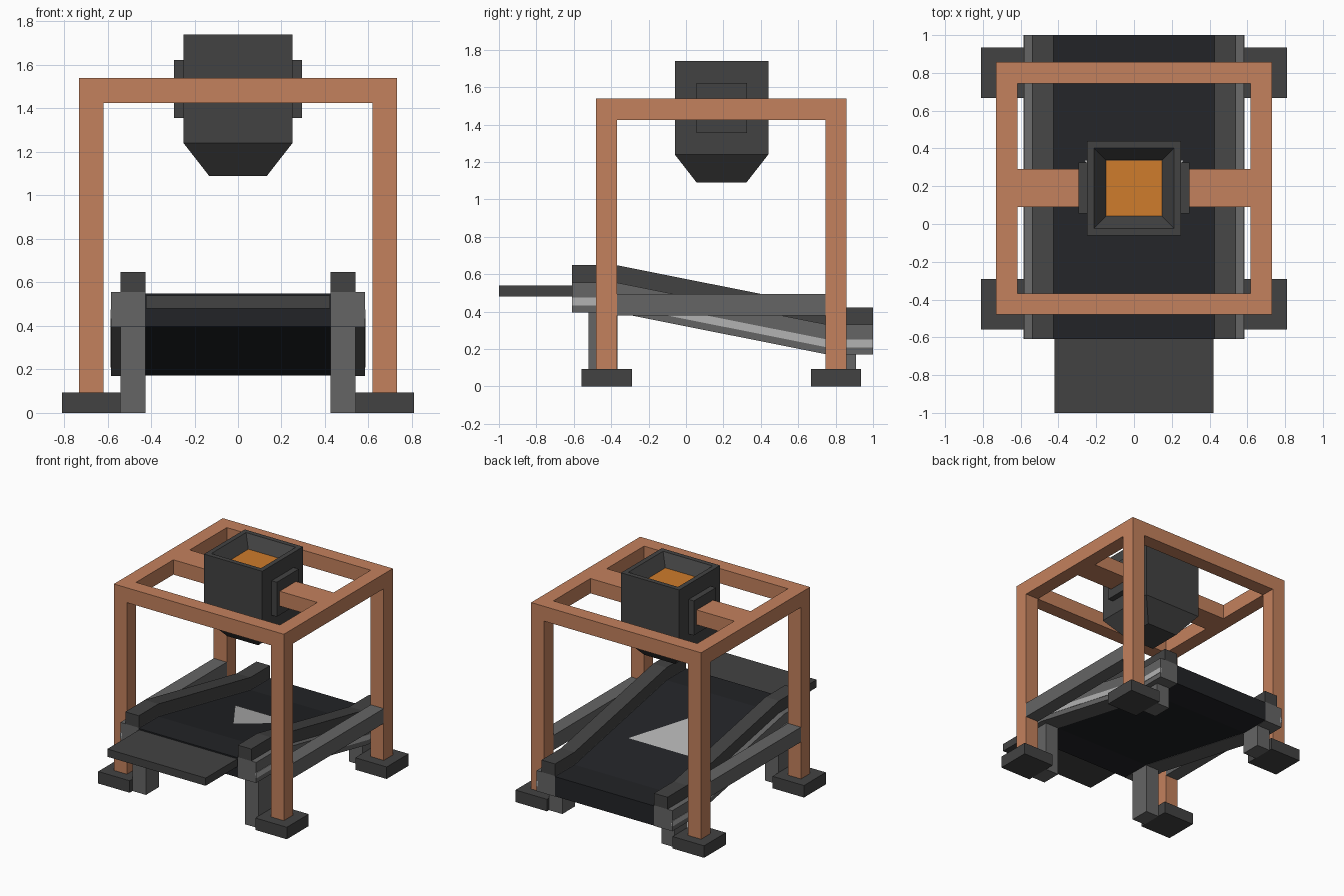
import bpy, bmesh

if "Cube" in bpy.data.objects:
    bpy.data.objects.remove(bpy.data.objects["Cube"])

def mat(name, r, g, b):
    m = bpy.data.materials.new(name)
    m.diffuse_color = (r, g, b, 1)
    m.use_nodes = True
    m.node_tree.nodes["Principled BSDF"].inputs["Base Color"].default_value = m.diffuse_color
    return m

COPPER = mat("copper", 0.55, 0.22, 0.11)
ORANGE = mat("orange", 0.62, 0.20, 0.025)
DARK = mat("dark_grey", 0.055, 0.055, 0.055)
STEEL = mat("steel_grey", 0.13, 0.13, 0.13)
LIGHT = mat("light_grey", 0.45, 0.45, 0.45)
BELT = mat("belt_black", 0.016, 0.017, 0.02)
CY = 0.19  # centre of frame and hopper along y

def finish(name, bm, m):
    bmesh.ops.recalc_face_normals(bm, faces=bm.faces)
    me = bpy.data.meshes.new(name)
    bm.to_mesh(me)
    bm.free()
    me.materials.append(m)
    ob = bpy.data.objects.new(name, me)
    bpy.context.collection.objects.link(ob)
    return ob

def mirror_x(ob):
    ob.modifiers.new("mirror", 'MIRROR')

def box(name, x, y, z, m, mirrored=False):
    bm = bmesh.new()
    bmesh.ops.create_cube(bm, size=1)
    for v in bm.verts:
        v.co = [lo + (c + 0.5) * (hi - lo) for c, (lo, hi) in zip(v.co, (x, y, z))]
    ob = finish(name, bm, m)
    if mirrored:
        mirror_x(ob)
    return ob

def ramp(name, x, z0, z1, m, mirrored=False):
    """Bar following the conveyor path: flat, sloping down, flat."""
    path = [(-0.61, 0), (-0.37, 0), (0.76, -0.225), (1.0, -0.225)]
    prof = [(y, z0 + d) for y, d in path] + [(y, z1 + d) for y, d in reversed(path)]
    bm = bmesh.new()
    a, b = [[bm.verts.new((xx, y, z)) for y, z in prof] for xx in x]
    for side in (a, b):
        for i in range(3):
            bm.faces.new((side[i], side[i + 1], side[6 - i], side[7 - i]))
    for i in range(8):
        j = (i + 1) % 8
        bm.faces.new((a[i], a[j], b[j], b[i]))
    ob = finish(name, bm, m)
    if mirrored:
        mirror_x(ob)
    return ob

# Gantry: posts, feet and top ring
for tag, y0 in (("front", -0.48), ("back", 0.745)):
    yr = (y0, y0 + 0.112)
    box(tag + "_post", (0.618, 0.73), yr, (0.09, 1.425), COPPER, True)
    box(tag + "_beam", (-0.73, 0.73), yr, (1.425, 1.54), COPPER)
    box(tag + "_foot", (0.54, 0.81), (y0 - 0.078, y0 + 0.19), (0, 0.093), DARK, True)
box("side_beam", (0.618, 0.73), (-0.368, 0.745), (1.425, 1.54), COPPER, True)
box("hopper_support", (0.25, 0.618), (CY - 0.1, CY + 0.1), (1.425, 1.54), COPPER, True)
box("lower_side_bar", (0.618, 0.73), (-0.368, 0.745), (0.38, 0.495), STEEL, True)

# Conveyor: belt, rails, guards, stripes, legs and tray
ramp("belt", (-0.427, 0.427), 0.397, 0.55, BELT)
ramp("side_rail", (0.425, 0.583), 0.395, 0.555, STEEL, True)
ramp("rail_guard", (0.425, 0.541), 0.555, 0.648, DARK, True)
ramp("rail_stripe", (0.57, 0.586), 0.433, 0.475, LIGHT, True)
box("front_leg", (0.425, 0.54), (-0.522, -0.365), (0, 0.42), STEEL, True)
box("back_leg", (0.425, 0.54), (0.753, 0.91), (0, 0.2), STEEL, True)
box("front_tray", (-0.422, 0.422), (-1, -0.61), (0.48, 0.54), DARK)

# Direction arrow lying on the sloping belt
bm = bmesh.new()
bm.faces.new([bm.verts.new((x, y, 0.554 - 0.199 * (y + 0.37)))
              for x, y in ((0, -0.06), (0.26, 0.335), (-0.26, 0.335))])
arrow = finish("belt_arrow", bm, LIGHT)

# Hopper: square rings from the bottom up over the rim and down inside
rings = [(0.133, 1.09), (0.25, 1.24), (0.25, 1.74), (0.213, 1.74), (0.148, 1.65)]
bm = bmesh.new()
loops = [[bm.verts.new((sx * h, CY + sy * h, z))
          for sx, sy in ((-1, -1), (1, -1), (1, 1), (-1, 1))] for h, z in rings]
for lo, hi in zip(loops, loops[1:]):
    for i in range(4):
        j = (i + 1) % 4
        bm.faces.new((lo[i], lo[j], hi[j], hi[i]))
bm.faces.new(loops[0])
bm.faces.new(loops[-1])
finish("hopper", bm, DARK)
box("hopper_fill", (-0.147, 0.147), (CY - 0.147, CY + 0.147), (1.63, 1.654), ORANGE)
box("hopper_side_plate", (0.24, 0.295), (CY - 0.135, CY + 0.135), (1.355, 1.623), DARK, True)
